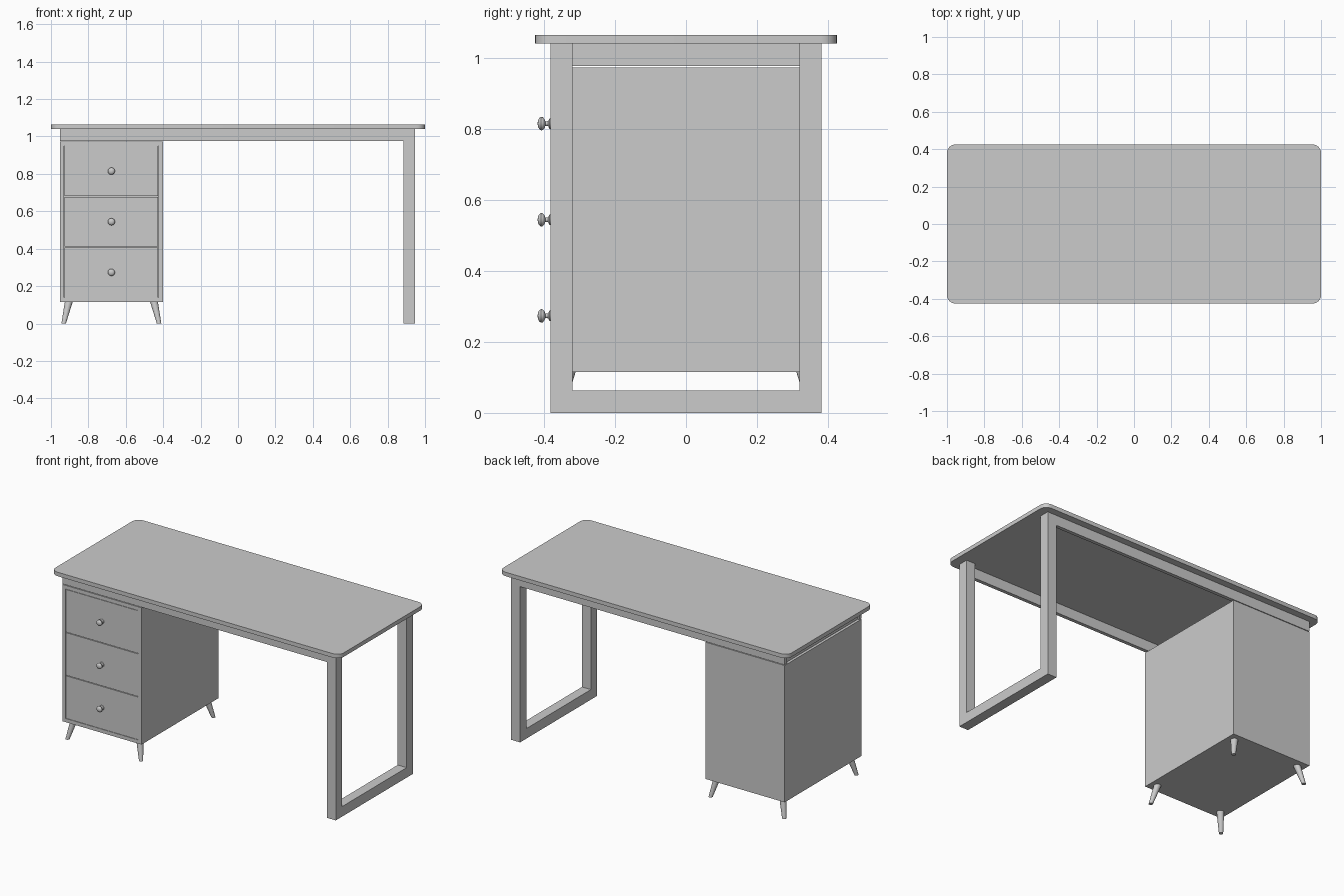
import bpy, bmesh, math
from mathutils import Vector

cube = bpy.data.objects.get("Cube")
if cube:
    bpy.data.objects.remove(cube, do_unlink=True)

grey = bpy.data.materials.new("plain grey")
grey.use_nodes = True
colour = (0.6, 0.6, 0.6, 1)
grey.diffuse_color = colour
grey.node_tree.nodes["Principled BSDF"].inputs["Base Color"].default_value = colour


def finish(name, bm, smooth=False):
    bmesh.ops.recalc_face_normals(bm, faces=bm.faces)
    mesh = bpy.data.meshes.new(name)
    bm.to_mesh(mesh)
    bm.free()
    mesh.materials.append(grey)
    obj = bpy.data.objects.new(name, mesh)
    bpy.context.collection.objects.link(obj)
    if smooth:
        bpy.ops.object.select_all(action='DESELECT')
        obj.select_set(True)
        bpy.context.view_layer.objects.active = obj
        bpy.ops.object.shade_smooth_by_angle(angle=math.radians(40))
    return obj


def box_mesh(x, y, z):
    bm = bmesh.new()
    bmesh.ops.create_cube(bm, size=1)
    for v in bm.verts:
        v.co = [lo + (c + 0.5) * (hi - lo) for c, (lo, hi) in zip(v.co, (x, y, z))]
    return bm


def box(name, x, y, z):
    return finish(name, box_mesh(x, y, z))


def lathe(name, profile, origin, axis, segments=24):
    """Spin (radius, distance) points round an axis starting at origin."""
    bm = bmesh.new()
    turn = Vector((0, 0, 1)).rotation_difference(Vector(axis))
    verts = [bm.verts.new((r, 0, d)) for r, d in profile]
    edges = [bm.edges.new(pair) for pair in zip(verts, verts[1:])]
    bmesh.ops.spin(bm, geom=verts + edges, cent=(0, 0, 0), axis=(0, 0, 1),
                   angle=math.tau, steps=segments)
    bmesh.ops.remove_doubles(bm, verts=bm.verts, dist=0.0002)
    for v in bm.verts:
        v.co = turn @ v.co + Vector(origin)
    return finish(name, bm, True)


# Table top with rounded corners
TOP = 1.04
bm = box_mesh((-1, 1), (-0.425, 0.425), (TOP, 1.065))
corners = [e for e in bm.edges if abs(e.verts[0].co.z - e.verts[1].co.z) > 0.01]
bmesh.ops.bevel(bm, geom=corners, offset=0.045, segments=6, profile=0.5, affect='EDGES')
finish("table_top", bm, True)

# Rails under the top
RAIL = (0.977, TOP)
D = 0.382
for name, s in (("front", -1), ("back", 1)):
    box(name + "_rail", (-0.952, 0.885), sorted((s * D, s * (D - 0.022))), RAIL)
box("side_rail", (-0.94, -0.918), (-0.36, 0.36), RAIL)

# Open leg frame on the left end
LEG_X = (0.884, 0.946)
for name, s in (("front", -1), ("back", 1)):
    box(name + "_post", LEG_X, sorted((s * D, s * 0.32)), (0, TOP))
box("floor_bar", LEG_X, (-0.32, 0.32), (0, 0.063))

# Cabinet carcass
X0, X1, Z0, Z1 = -0.952, -0.402, 0.115, 0.973
T = 0.023
box("cabinet_bottom", (X0, X1), (-D, D), (Z0, Z0 + T))
box("cabinet_top", (X0, X1), (-D, D), (Z1 - T, Z1))
box("cabinet_right_side", (X0, X0 + T), (-D, D), (Z0 + T, Z1 - T))
box("cabinet_left_side", (X1 - T, X1), (-D, D), (Z0 + T, Z1 - T))
box("cabinet_back", (X0 + T, X1 - T), (D - 0.02, D), (Z0 + T, Z1 - T))

# Drawers with turned knobs
GAP = 0.002
step = (Z1 - Z0 - 2 * T) / 3
mid_x = (X0 + X1) / 2
knob = [(0, 0), (0.015, 0), (0.014, 0.003), (0.007, 0.006), (0.006, 0.014),
        (0.013, 0.017), (0.018, 0.021), (0.019, 0.026), (0.016, 0.031),
        (0.009, 0.035), (0, 0.036)]
for i in range(3):
    z = Z0 + T + i * step
    box(f"drawer_{i + 1}", (X0 + T + GAP, X1 - T - GAP), (-D, D - 0.03),
        (z + GAP, z + step - GAP))
    lathe(f"drawer_knob_{i + 1}", knob, (mid_x, -D, z + step / 2), (0, -1, 0))

# Splayed tapered cabinet feet
for side, sx in (("right", -1), ("left", 1)):
    for end, sy in (("front", -1), ("back", 1)):
        foot = lathe(f"{end}_{side}_foot",
                     [(0, 0), (0.012, 0), (0.021, Z0), (0, Z0)],
                     (0, 0, 0), (0, 0, 1))
        for v in foot.data.vertices:
            t = v.co.z / Z0
            v.co.x += mid_x + sx * (0.255 - 0.027 * t)
            v.co.y += sy * (0.358 - 0.026 * t)
